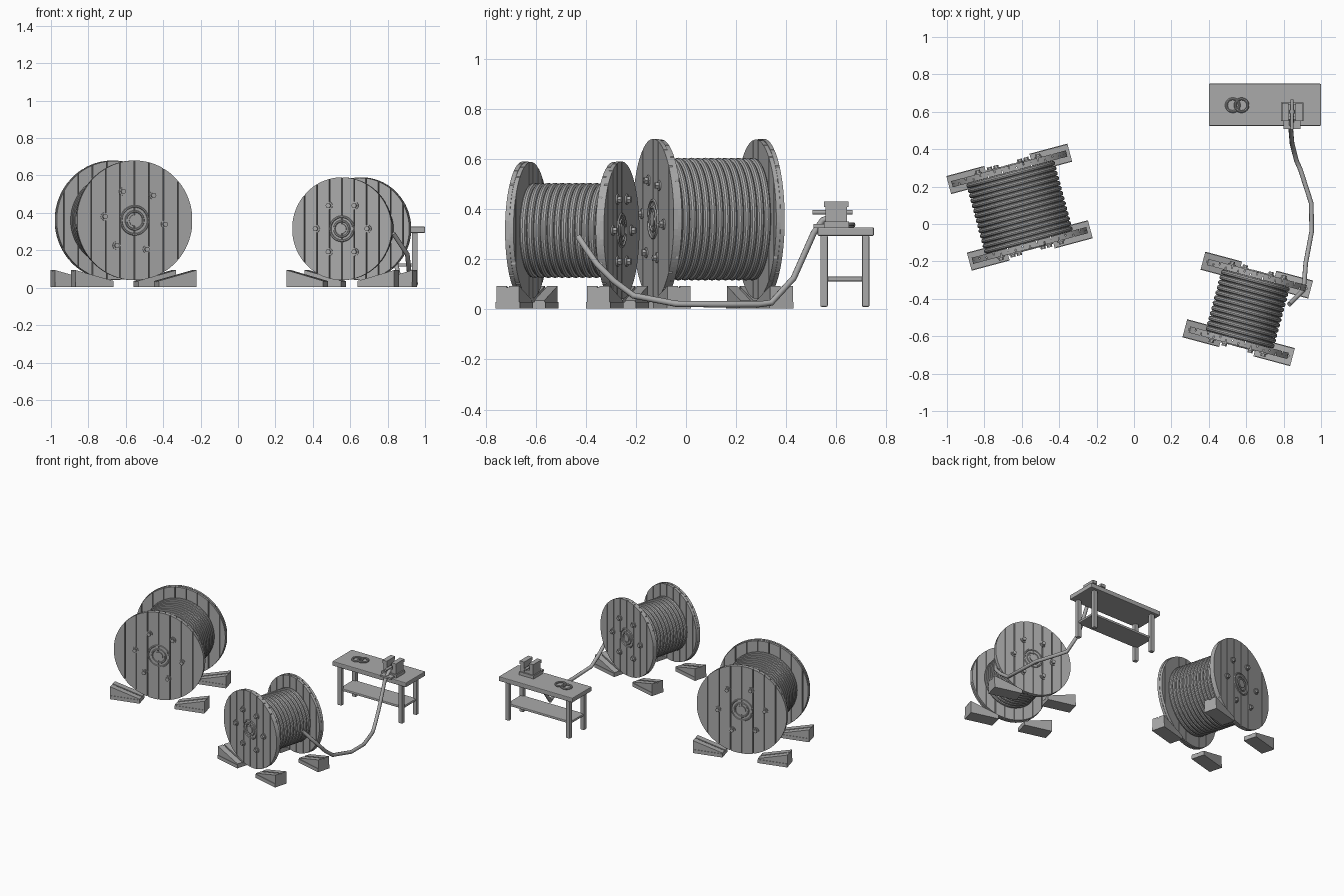
import bpy, bmesh, math
from mathutils import Matrix, Vector

cube = bpy.data.objects.get("Cube")
if cube:
    bpy.data.objects.remove(cube)

mat = bpy.data.materials.new("plain grey")
mat.use_nodes = True
GREY = (0.4, 0.4, 0.4, 1)
mat.diffuse_color = GREY
mat.node_tree.nodes["Principled BSDF"].inputs["Base Color"].default_value = GREY


def finish(bm, name, matrix=Matrix(), smooth=False):
    bmesh.ops.recalc_face_normals(bm, faces=bm.faces[:])
    bm.transform(matrix)
    me = bpy.data.meshes.new(name)
    bm.to_mesh(me)
    bm.free()
    me.materials.append(mat)
    ob = bpy.data.objects.new(name, me)
    bpy.context.collection.objects.link(ob)
    if smooth:
        bpy.ops.object.select_all(action='DESELECT')
        ob.select_set(True)
        bpy.context.view_layer.objects.active = ob
        bpy.ops.object.shade_smooth_by_angle()
    return ob


def prism(bm, pts, y0, y1):
    """Extrude an (x, z) outline from y0 to y1."""
    a = [bm.verts.new((x, y0, z)) for x, z in pts]
    b = [bm.verts.new((x, y1, z)) for x, z in pts]
    bm.faces.new(a)
    bm.faces.new(b[::-1])
    for i in range(len(pts)):
        j = (i + 1) % len(pts)
        bm.faces.new((a[i], b[i], b[j], a[j]))


def box(bm, x0, x1, y0, y1, z0, z1):
    prism(bm, [(x0, z0), (x1, z0), (x1, z1), (x0, z1)], y0, y1)


def tube(bm, r, y0, y1, x=0, z=0, n=32):
    prism(bm, [(x + r * math.cos(t * math.tau / n), z + r * math.sin(t * math.tau / n))
               for t in range(n)], y0, y1)


def torus(bm, R, r, matrix, n=48, m=8):
    """Ring around the local y axis."""
    rows = []
    for i in range(n):
        a = i * math.tau / n
        rows.append([bm.verts.new(matrix @ Vector((
            (R + r * math.cos(b)) * math.cos(a), r * math.sin(b),
            (R + r * math.cos(b)) * math.sin(a))))
            for b in (k * math.tau / m for k in range(m))])
    for i in range(n):
        p, q = rows[i], rows[(i + 1) % n]
        for k in range(m):
            l = (k + 1) % m
            bm.faces.new((p[k], q[k], q[l], p[l]))


def planks(bm, R, y0, y1, count, shift, gap=0.005):
    """Disc of vertical boards."""
    w = 2 * R / count
    for i in range(-1, count + 1):
        a = max(-R * 0.999, -R + (i + shift) * w + gap / 2)
        b = min(R * 0.999, -R + (i + 1 + shift) * w - gap / 2)
        if b - a < 0.008:
            continue
        arc = [math.acos(a / R) + (math.acos(b / R) - math.acos(a / R)) * k / 8
               for k in range(9)]
        top = [(R * math.cos(t), R * math.sin(t)) for t in arc]
        prism(bm, top + [(x, -z) for x, z in reversed(top)], y0, y1)


def spool(label, loc, turn, R, coil_r, half, turns, bolt_r, bolt_turn, chock_in, chock_out):
    M = Matrix.Translation(loc) @ Matrix.Rotation(math.radians(turn), 4, 'Z')
    t = 0.017
    for side, sgn in (("front", -1), ("back", 1)):
        mid = sgn * half
        # flange in two layers of boards
        bm = bmesh.new()
        planks(bm, R, mid, mid + sgn * t, 8, 0)
        planks(bm, R * 0.992, mid - sgn * t, mid, 8, 0.5)
        finish(bm, f"{label}_{side}_flange", M)
        # hub rings
        bm = bmesh.new()
        out = mid + sgn * t
        for r in (0.075, 0.048):
            torus(bm, r * R / 0.32, 0.006, Matrix.Translation((0, out, 0)), 32, 6)
        tube(bm, 0.03 * R / 0.32, mid, out + sgn * 0.006, n=24)
        finish(bm, f"{label}_{side}_hub", M, True)
        # washers and hex bolts
        bm = bmesh.new()
        for k in range(6):
            a = math.radians(bolt_turn + 60 * k)
            x, z = bolt_r * math.cos(a), bolt_r * math.sin(a)
            tube(bm, 0.021, mid, out + sgn * 0.006, x, z, 16)
            tube(bm, 0.014, mid, out + sgn * 0.02, x, z, 6)
        finish(bm, f"{label}_{side}_bolts", M)
        # grooved wedge chocks
        for d, name in ((-1, "right"), (1, "left")):
            bm = bmesh.new()
            lo = 0.004 - loc[2]
            x0, x1 = d * chock_in, d * chock_out
            box(bm, x0, x1, mid - 0.05, mid + 0.05, lo, lo + 0.026)
            wedge = [(x0, lo + 0.026), (x1, lo + 0.026), (x1, lo + 0.09), (x0, lo + 0.032)]
            for s in (-1, 1):
                prism(bm, wedge, mid + s * 0.005, mid + s * 0.047)
            box(bm, x1 - d * 0.02, x1, mid - 0.006, mid + 0.006, lo + 0.026, lo + 0.083)
            finish(bm, f"{label}_{side}_{name}_chock", M)
    # wound cable
    bm = bmesh.new()
    inner = half - t
    step = 2 * inner / turns
    tube(bm, coil_r - step * 0.6, -inner, inner, n=48)
    for i in range(turns):
        y = -inner + (i + 0.5) * step
        torus(bm, coil_r - step / 2, step * 0.5, Matrix.Translation((0, y, 0)), 56, 10)
    finish(bm, f"{label}_cable_coil", M, True)


spool("large_spool", (-0.612, 0.09, 0.36), 15, 0.32, 0.245, 0.212, 14, 0.168, -7, 0.125, 0.335)
spool("small_spool", (0.608, -0.454, 0.315), -15, 0.275, 0.19, 0.187, 12, 0.143, 0, 0.095, 0.298)

# loose cable running from the small spool to the bench
curve = bpy.data.curves.new("loose_cable", 'CURVE')
curve.dimensions = '3D'
curve.bevel_depth = 0.0125
curve.bevel_resolution = 3
curve.use_fill_caps = True
path = [(0.83, -0.43, 0.29), (0.87, -0.39, 0.23), (0.905, -0.355, 0.18), (0.912, -0.29, 0.115),
        (0.918, -0.21, 0.055), (0.95, -0.04, 0.022), (0.948, 0.11, 0.02), (0.89, 0.29, 0.02),
        (0.868, 0.34, 0.026), (0.845, 0.43, 0.125), (0.838, 0.51, 0.305),
        (0.842, 0.545, 0.355), (0.845, 0.58, 0.37)]
spline = curve.splines.new('POLY')
spline.points.add(len(path) - 1)
for p, co in zip(spline.points, path):
    p.co = (*co, 1)
curve.materials.append(mat)
cable = bpy.data.objects.new("loose_cable", curve)
bpy.context.collection.objects.link(cable)

# workbench
bm = bmesh.new()
box(bm, 0.4, 1.0, 0.525, 0.75, 0.293, 0.327)
top = finish(bm, "bench_top")
bm = bmesh.new()
for x in (0.45, 0.945):
    for y in (0.551, 0.717):
        box(bm, x - 0.016, x + 0.016, y - 0.015, y + 0.015, 0.01, 0.295)
legs = finish(bm, "bench_legs")
bm = bmesh.new()
box(bm, 0.44, 0.955, 0.553, 0.715, 0.112, 0.13)
shelf = finish(bm, "bench_shelf")
for ob in (top, legs, shelf):
    bev = ob.modifiers.new("edge", 'BEVEL')
    bev.width = 0.005
    bev.segments = 2

# two overlapping rings on the bench
for i, x in enumerate((0.528, 0.575)):
    bm = bmesh.new()
    flat = Matrix.Translation((x, 0.635, 0.334 + i * 0.006)) @ Matrix.Rotation(math.pi / 2, 4, 'X')
    torus(bm, 0.034, 0.007, flat, 32, 8)
    finish(bm, f"bench_ring_{i + 1}", smooth=True)

# clamp holding the cable end
bm = bmesh.new()
box(bm, 0.785, 0.905, 0.55, 0.65, 0.325, 0.35)
box(bm, 0.8, 0.89, 0.508, 0.55, 0.327, 0.34)
box(bm, 0.82, 0.87, 0.56, 0.64, 0.35, 0.375)
finish(bm, "clamp_base")
for name, x in (("right", 0.808), ("left", 0.882)):
    bm = bmesh.new()
    box(bm, x - 0.014, x + 0.014, 0.557, 0.643, 0.345, 0.41)
    box(bm, x - 0.018, x + 0.018, 0.55, 0.648, 0.408, 0.43)
    finish(bm, f"clamp_{name}_jaw")
bm = bmesh.new()
tube(bm, 0.009, 0.505, 0.665, 0.845, 0.387, 16)
tube(bm, 0.014, 0.59, 0.61, 0.845, 0.387, 16)
finish(bm, "clamp_screw", smooth=True)
